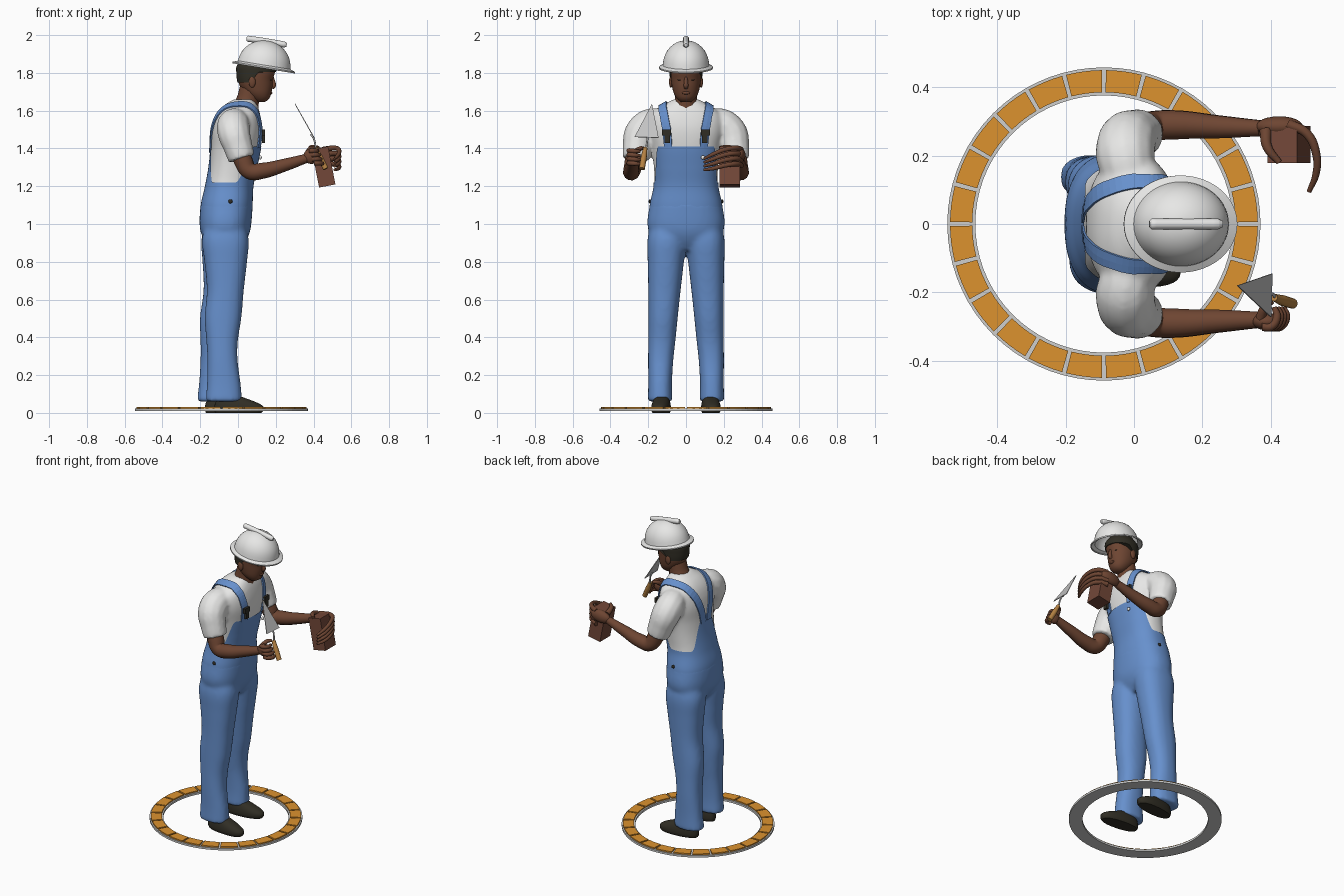
import bpy, bmesh, math
from math import sin, cos, pi, radians
from mathutils import Vector, Matrix
from mathutils.bvhtree import BVHTree

if "Cube" in bpy.data.objects:
    bpy.data.objects.remove(bpy.data.objects["Cube"])


def material(name, *rgb):
    m = bpy.data.materials.new(name)
    m.use_nodes = True
    m.diffuse_color = (*rgb, 1)
    m.node_tree.nodes["Principled BSDF"].inputs["Base Color"].default_value = (*rgb, 1)
    return m


BLUE = material("denim blue", .135, .28, .61)
SKIN = material("brown skin", .155, .06, .032)
BRICK = material("brick red brown", .17, .064, .04)
ORANGE = material("paving orange", .72, .29, .028)
WOOD = material("wood tan", .46, .22, .055)
STEEL = material("steel grey", .55, .55, .55)
DARK = material("near black", .03, .027, .018)
WHITE = material("white", .8, .8, .79)
MORTAR = material("mortar grey", .62, .62, .61)


def finish(name, bm, mat, smooth=True):
    bmesh.ops.recalc_face_normals(bm, faces=bm.faces)
    me = bpy.data.meshes.new(name)
    bm.to_mesh(me)
    bm.free()
    me.materials.append(mat)
    if smooth:
        me.shade_smooth()
        me.set_sharp_from_angle(angle=radians(45))
    ob = bpy.data.objects.new(name, me)
    bpy.context.collection.objects.link(ob)
    return ob


def fuse(name, parts, mat, voxel, rounds):
    """Melt overlapping closed parts into one soft surface."""
    bm = bmesh.new()
    for p in parts:
        bm.from_mesh(p.data)
        bpy.data.objects.remove(p)
    ob = finish(name + " parts", bm, mat)
    remesh = ob.modifiers.new("melt", 'REMESH')
    remesh.mode, remesh.voxel_size = 'VOXEL', voxel
    soften = ob.modifiers.new("soften", 'SMOOTH')
    soften.factor, soften.iterations = .5, rounds
    deps = bpy.context.evaluated_depsgraph_get()
    bm = bmesh.new()
    bm.from_mesh(bpy.data.meshes.new_from_object(ob.evaluated_get(deps)))
    bpy.data.objects.remove(ob)
    return finish(name, bm, mat)


def sample(rows, z):
    """Smoothly interpolate rows of (z, x back, x front, y centre, half width)."""
    z = min(max(z, rows[0][0]), rows[-1][0])
    i = max(k for k in range(len(rows) - 1) if rows[k][0] <= z)
    a, b = rows[i], rows[i + 1]
    p, q = rows[max(i - 1, 0)], rows[min(i + 2, len(rows) - 1)]
    h = b[0] - a[0]
    t = (z - a[0]) / h
    out = []
    for k in range(1, 5):
        m0 = (b[k] - p[k]) / (b[0] - p[0]) * h
        m1 = (q[k] - a[k]) / (q[0] - a[0]) * h
        out.append((2*t**3 - 3*t*t + 1) * a[k] + (t**3 - 2*t*t + t) * m0
                   + (3*t*t - 2*t**3) * b[k] + (t**3 - t*t) * m1)
    return out


def shell(name, rows, mat, low, high, off=0, n=48, m=24, power=2.3, cap=True):
    """Stacked rounded sections; low and high give the edge height at each angle."""
    bm = bmesh.new()
    rings = []
    for j in range(m + 1):
        ring = []
        for i in range(n):
            a = 2 * pi * i / n
            z = low(a) + (high(a) - low(a)) * j / m
            x0, x1, yc, hy = sample(rows, z)
            cx, sy = (math.copysign(abs(f(a)) ** (2 / power), f(a)) for f in (cos, sin))
            ring.append(bm.verts.new(((x0 + x1) / 2 + ((x1 - x0) / 2 + off) * cx,
                                      yc + (hy + off) * sy, z)))
        rings.append(ring)
    for r, s in zip(rings, rings[1:]):
        for i in range(n):
            k = (i + 1) % n
            bm.faces.new((r[i], r[k], s[k], s[i]))
    if cap:
        bm.faces.new(rings[0])
        bm.faces.new(rings[-1])
    return finish(name, bm, mat)


def level(z):
    return lambda a: z


def ease(t):
    t = min(max(t, 0), 1)
    return t * t * (3 - 2 * t)


def tube(name, pts, mat):
    """Round limb through points of (x, y, z, radius)."""
    cu = bpy.data.curves.new(name, 'CURVE')
    cu.dimensions = '3D'
    cu.bevel_depth, cu.bevel_resolution, cu.resolution_u = 1, 4, 5
    cu.use_fill_caps = True
    sp = cu.splines.new('BEZIER')
    sp.bezier_points.add(len(pts) - 1)
    for b, p in zip(sp.bezier_points, pts):
        b.co, b.radius = p[:3], p[3]
        b.handle_left_type = b.handle_right_type = 'AUTO'
    tmp = bpy.data.objects.new(name + " path", cu)
    bm = bmesh.new()
    bm.from_mesh(bpy.data.meshes.new_from_object(tmp))
    bpy.data.objects.remove(tmp)
    bmesh.ops.remove_doubles(bm, verts=bm.verts, dist=1e-5)
    return finish(name, bm, mat)


def solid(name, loc, size, mat, tilt=0, round_shape=True):
    """Ellipsoid of the given radii, or box of the given edge lengths."""
    bm = bmesh.new()
    if round_shape:
        bmesh.ops.create_uvsphere(bm, u_segments=24, v_segments=14, radius=1)
    else:
        bmesh.ops.create_cube(bm, size=1)
    bm.transform(Matrix.Translation(loc) @ Matrix.Rotation(tilt, 4, 'Y') @ Matrix.Diagonal((*size, 1)))
    return finish(name, bm, mat, smooth=round_shape)


def arc(bm, r0, r1, z0, z1, a0, a1, n):
    """Curved block with a rectangular section."""
    rows = [[bm.verts.new((r * cos(a) - .088, r * sin(a), z))
             for r, z in ((r0, z0), (r1, z0), (r1, z1), (r0, z1))]
            for a in (a0 + (a1 - a0) * i / n for i in range(n + 1))]
    for p, q in zip(rows, rows[1:]):
        for k in range(4):
            bm.faces.new((p[k], p[k - 1], q[k - 1], q[k]))
    if a1 - a0 < 6:
        bm.faces.new(rows[0])
        bm.faces.new(rows[-1])
    bmesh.ops.remove_doubles(bm, verts=bm.verts, dist=1e-5)


# Paved ring: mortar base and a course of curved blocks
bm = bmesh.new()
arc(bm, .376, .458, .01, .023, 0, 2 * pi, 72)
finish("ring_base", bm, MORTAR, smooth=False)
bm = bmesh.new()
for i in range(24):
    arc(bm, .385, .45, .018, .031, 2*pi*i/24 + .013, 2*pi*(i + 1)/24 - .013, 4)
finish("ring_blocks", bm, ORANGE, smooth=False)

# Torso, sleeves and bib of the overalls
TORSO = [(.86, -.12, 0, 0, .05), (.91, -.165, .035, 0, .13), (.97, -.193, .058, 0, .192),
         (1.1, -.19, .07, 0, .185), (1.2, -.168, .075, 0, .165), (1.3, -.15, .095, 0, .168),
         (1.4, -.14, .115, 0, .18), (1.5, -.135, .125, 0, .2), (1.58, -.11, .115, 0, .185),
         (1.63, -.07, .1, 0, .12), (1.66, -.02, .085, 0, .065)]


def bib_edge(a):
    d = abs(math.degrees(a if a < pi else a - 2 * pi))
    return 1.22 + .19 * ease((78 - d) / 30) + .2 * ease((d - 132) / 43)


shirt_parts = [shell("shirt_body", TORSO, WHITE, level(1.15), level(1.66), off=.002, m=40)]
for s in (1, -1):
    shirt_parts.append(tube("sleeve", [(.01, .05 * s, 1.555, .055), (-.01, .13 * s, 1.54, .076),
                                       (-.025, .2 * s, 1.52, .088), (-.02, .242 * s, 1.475, .087),
                                       (0, .258 * s, 1.41, .078), (.02, .265 * s, 1.345, .072)], WHITE))
shirt = fuse("shirt", shirt_parts, WHITE, .01, 6)
shell("overalls_body", TORSO, BLUE, level(1.06), bib_edge, off=.007, n=96, m=36, cap=False)
solid("bib_button", (.118, .09, 1.352), (.008, .011, .011), WHITE)

# Straps laid on the shirt surface
bm = bmesh.new()
bm.from_mesh(shirt.data)
surface = BVHTree.FromBMesh(bm)
bm.free()
STRAP = [(.13, .1, 1.4), (.13, .105, 1.5), (.12, .122, 1.58), (.06, .13, 1.64), (0, .132, 1.65),
         (-.07, .108, 1.62), (-.12, .07, 1.54), (-.14, .04, 1.45), (-.145, .027, 1.38)]
for side, s in (("left", 1), ("right", -1)):
    path = [Vector((x, y * s, z)) for x, y, z in STRAP]
    line = [a.lerp(b, t / 4) for a, b in zip(path, path[1:]) for t in range(4)] + path[-1:]
    bm = bmesh.new()
    rows = []
    for i, p in enumerate(line):
        tangent = line[min(i + 1, len(line) - 1)] - line[max(i - 1, 0)]
        across = surface.find_nearest(p)[1].cross(tangent).normalized()
        row = []
        for w in (-.024, 0, .024):
            co, no = surface.find_nearest(p + across * w)[:2]
            row.append(bm.verts.new(co + no * .007))
        rows.append(row)
    for a, b in zip(rows, rows[1:]):
        for k in (0, 1):
            bm.faces.new((a[k], a[k + 1], b[k + 1], b[k]))
    strap = finish(side + "_strap", bm, BLUE, smooth=False)
    mod = strap.modifiers.new("thickness", 'SOLIDIFY')
    mod.thickness, mod.offset = .007, 0
    solid(side + "_buckle", (.134, .103 * s, 1.485), (.016, .046, .032), DARK, round_shape=False)
    solid(side + "_buckle_hook", (.134, .1 * s, 1.45), (.016, .028, .04), DARK, round_shape=False)
    solid(side + "_hip_button", (-.04, .192 * s, 1.12), (.011, .006, .011), DARK)

# Trousers, shoes and bare arms
LEG = [(.06, -.19, .004, .137, .066), (.15, -.182, -.002, .137, .063), (.28, -.177, -.016, .134, .067),
       (.38, -.18, -.013, .128, .072), (.5, -.187, .008, .122, .078), (.65, -.172, .024, .114, .086),
       (.8, -.182, .044, .107, .096), (.92, -.192, .055, .102, .102), (1.02, -.165, .03, .095, .085)]
SHOE = [(0, -.125, .12, 0, .044), (.012, -.13, .13, 0, .05), (.035, -.13, .128, 0, .05),
        (.055, -.125, .095, 0, .046), (.085, -.11, .015, 0, .036)]
trousers = [shell("hips", TORSO, BLUE, level(.86), level(1.12), off=.008)]
for side, s, step in (("left", 1, -.03), ("right", -1, .02)):
    rows = [(z, a + step * (1 - z), b + step * (1 - z), y * s, w) for z, a, b, y, w in LEG]
    trousers.append(shell("leg", rows, BLUE, level(.06), level(1.02), m=30, n=32))
    shoe = shell(side + "_shoe", SHOE, DARK, level(0), level(.085), m=12, n=32)
    shoe.location = (step - .015, .132 * s, 0)
    shoe.rotation_euler.z = radians(5) * s
    tube(side + "_arm", [(.0, .262 * s, 1.42, .05), (.03, .275 * s, 1.33, .05),
                         (.062, .287 * s, 1.28, .045), (.13, .29 * s, 1.282, .043),
                         (.25, .284 * s, 1.313, .034), (.37, .28 * s, 1.35, .024)], SKIN)
fuse("trousers", trousers, BLUE, .011, 12)

# Neck, head and face
tube("neck", [(.04, 0, 1.61, .068), (.055, 0, 1.67, .058), (.07, 0, 1.74, .056)], SKIN)
HEAD = [(1.645, .1, .14, 0, .025), (1.66, .075, .163, 0, .045), (1.69, .04, .175, 0, .064),
        (1.73, .01, .183, 0, .074), (1.765, 0, .185, 0, .079), (1.8, -.003, .195, 0, .081),
        (1.84, 0, .195, 0, .08), (1.9, .05, .15, 0, .045)]
shell("head", HEAD, SKIN, level(1.645), level(1.9), n=40, power=2.1)
shell("hair", HEAD, DARK, lambda a: 1.75 + .055 * ease((cos(a) + .25) / .4), level(1.89),
      off=.006, n=64, m=10, power=2.1)
tube("nose", [(.18, 0, 1.78, .008), (.187, 0, 1.75, .011), (.188, 0, 1.732, .013),
              (.178, 0, 1.72, .01)], SKIN)
solid("lips", (.174, 0, 1.694), (.008, .022, .008), SKIN)
for side, s in (("left", 1), ("right", -1)):
    solid(side + "_ear", (.075, .08 * s, 1.752), (.018, .01, .03), SKIN)
    solid(side + "_eye", (.173, .032 * s, 1.763), (.006, .012, .004), DARK)

# Hard hat, tilted forward
tilt = Matrix.Translation((.136, 0, 1.828)) @ Matrix.Rotation(radians(9.3), 4, 'Y')
bm = bmesh.new()
steps = [(1, -.004), (1, .004), (.84, .014)]
steps += [(.83 * cos(t * pi / 20), .014 + .13 * sin(t * pi / 20)) for t in range(1, 10)]
rings = [[bm.verts.new((.168 * r * cos(a), (.147 - .005 * (r > .9)) * r * sin(a), z))
          for a in (2 * pi * i / 48 for i in range(48))] for r, z in steps]
for p, q in zip(rings, rings[1:]):
    for i in range(48):
        bm.faces.new((p[i - 1], p[i], q[i], q[i - 1]))
bm.faces.new(rings[-1])
bm.transform(tilt)
hat = finish("hard_hat", bm, WHITE)
hat.modifiers.new("thickness", 'SOLIDIFY').thickness = .006
tube("hat_ridge", [(.045, 0, 1.982, .01), (.052, 0, 1.981, .016), (.15, 0, 1.967, .016),
                   (.245, 0, 1.95, .016), (.258, 0, 1.947, .01)], WHITE)

# Left hand holding a brick
solid("held_brick", (.453, .232, 1.302), (.088, .108, .205), BRICK, radians(-11), round_shape=False)
solid("left_palm", (.425, .285, 1.365), (.07, .03, .04), SKIN, radians(-8))
for i in range(4):
    d = .028 * i
    tube(f"left_finger_{i + 1}", [(.45, .292, 1.394 - d, .015), (.505, .265, 1.402 - d, .0135),
                                  (.533, .205, 1.394 - d, .012), (.532, .145, 1.37 - d * .9, .0105),
                                  (.512, .095, 1.345 - d * .7, .007)], SKIN)
tube("left_thumb", [(.385, .275, 1.385, .018), (.39, .225, 1.405, .014), (.425, .18, 1.405, .009)], SKIN)

# Right hand holding a trowel
solid("right_palm", (.388, -.285, 1.358), (.042, .026, .04), SKIN, radians(20))
for i in range(4):
    x, z = .009 * i, -.022 * i
    tube(f"right_finger_{i + 1}", [(.375 + x, -.3, 1.388 + z, .013), (.4 + x, -.3, 1.388 + z, .013),
                                   (.418 + x, -.272, 1.386 + z, .012), (.41 + x, -.243, 1.384 + z, .008)], SKIN)
tube("right_thumb", [(.37, -.275, 1.38, .015), (.385, -.24, 1.4, .012), (.405, -.225, 1.402, .008)], SKIN)
tube("trowel_handle", [(.41, -.215, 1.402, .011), (.435, -.224, 1.35, .016), (.465, -.233, 1.292, .015)], WOOD)
tube("trowel_shank", [(.385, -.2, 1.475, .005), (.402, -.204, 1.45, .005), (.412, -.212, 1.395, .005)], STEEL)
bm = bmesh.new()
bm.faces.new([bm.verts.new(p) for p in ((.3, -.18, 1.635), (.398, -.272, 1.46), (.402, -.145, 1.455))])
blade = finish("trowel_blade", bm, STEEL, smooth=False)
blade.modifiers.new("thickness", 'SOLIDIFY').thickness = .004
